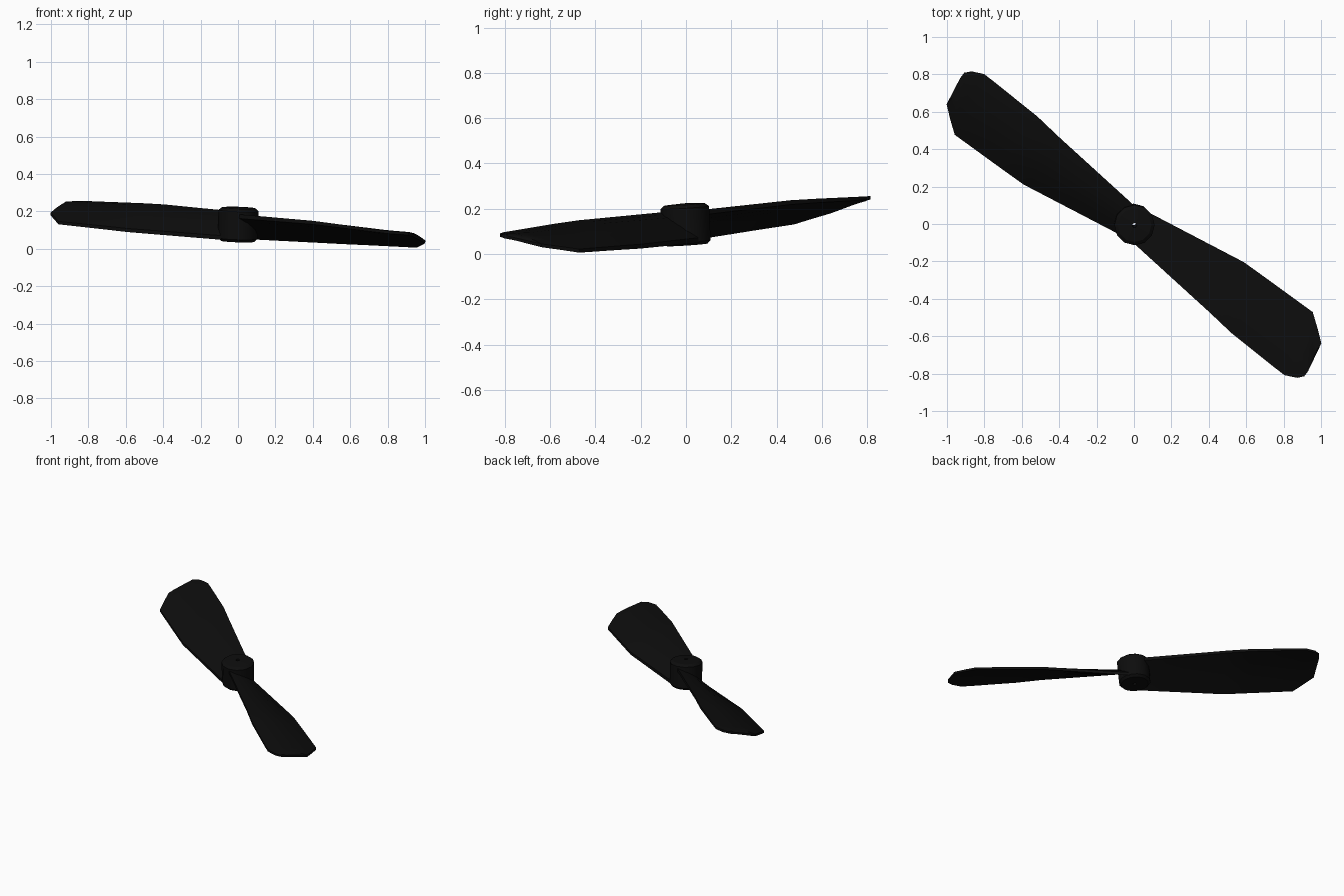
import bpy, bmesh, math
from mathutils import Matrix, Vector

cube = bpy.data.objects.get("Cube")
if cube:
    bpy.data.objects.remove(cube)

black = bpy.data.materials.new("black_plastic")
black.use_nodes = True
colour = (0.004, 0.004, 0.004, 1)
black.diffuse_color = colour
black.node_tree.nodes["Principled BSDF"].inputs["Base Color"].default_value = colour

# The spin axis leans slightly, pivoting at the hub's middle
PIVOT = Vector((0, 0, 0.12))
LEAN = Vector((0, 0, 1)).rotation_difference(Vector((0.032, -0.067, 1))).to_matrix().to_4x4()
TILT = Matrix.Translation(PIVOT) @ LEAN @ Matrix.Translation(-PIVOT)


def finish(bm, name, matrix, angle):
    bm.transform(matrix)
    bmesh.ops.recalc_face_normals(bm, faces=bm.faces)
    mesh = bpy.data.meshes.new(name)
    bm.to_mesh(mesh)
    bm.free()
    mesh.materials.append(black)
    obj = bpy.data.objects.new(name, mesh)
    bpy.context.collection.objects.link(obj)
    bpy.ops.object.select_all(action="DESELECT")
    obj.select_set(True)
    bpy.context.view_layer.objects.active = obj
    bpy.ops.object.shade_smooth_by_angle(angle=math.radians(angle))


def loft(bm, rings, closed_ends):
    rows = [[bm.verts.new(p) for p in ring] for ring in rings]
    n = len(rows[0])
    pairs = list(zip(rows, rows[1:]))
    if not closed_ends:
        pairs.append((rows[-1], rows[0]))
    for a, b in pairs:
        for i in range(n):
            j = (i + 1) % n
            bm.faces.new((a[i], a[j], b[j], b[i]))
    if closed_ends:
        bm.faces.new(rows[0])
        bm.faces.new(rows[-1])


# Blade stations: reach, low edge (side, height), high edge (side, height), thickness
STATIONS = [
    (0.04, 0.095, 0.060, -0.080, 0.180, 0.040),
    (0.60, 0.178, 0.066, -0.142, 0.184, 0.034),
    (0.76, 0.179, 0.070, -0.163, 0.180, 0.032),
    (1.055, 0.179, 0.076, -0.177, 0.170, 0.028),
    (1.125, 0.125, 0.095, -0.179, 0.168, 0.027),
    (1.188, 0.072, 0.112, -0.151, 0.166, 0.026),
    (1.215, -0.085, 0.155, -0.122, 0.163, 0.020),
]
STEPS = 6


def section(reach, v0, h0, v1, h1, thick):
    """Cambered aerofoil ring from the low edge to the high edge and back."""
    top, bottom = [], []
    for i in range(STEPS + 1):
        t = i / STEPS
        bow = math.sin(math.pi * t)
        v = v0 + (v1 - v0) * t
        h = h0 + (h1 - h0) * t + 0.05 * abs(v1 - v0) * bow
        half = thick * (0.28 + 0.22 * bow)
        top.append((reach, v, h + half))
        bottom.append((reach, v, h - half))
    return top + bottom[::-1]


HEADING = math.atan2(-0.59, 0.81)
for name, turn in (("left_blade", 0), ("right_blade", math.pi)):
    bm = bmesh.new()
    loft(bm, [section(*s) for s in STATIONS], True)
    finish(bm, name, TILT @ Matrix.Rotation(HEADING + turn, 4, "Z"), 35)

# Hub: low-poly bored collar
PROFILE = [(0.012, 0.04), (0.09, 0.04), (0.105, 0.055), (0.108, 0.205), (0.09, 0.219), (0.012, 0.224)]
SIDES = 12
bm = bmesh.new()
loft(bm, [[(r * math.cos(math.tau * i / SIDES), r * math.sin(math.tau * i / SIDES), z)
           for i in range(SIDES)] for r, z in PROFILE], False)
finish(bm, "hub", TILT, 35)
